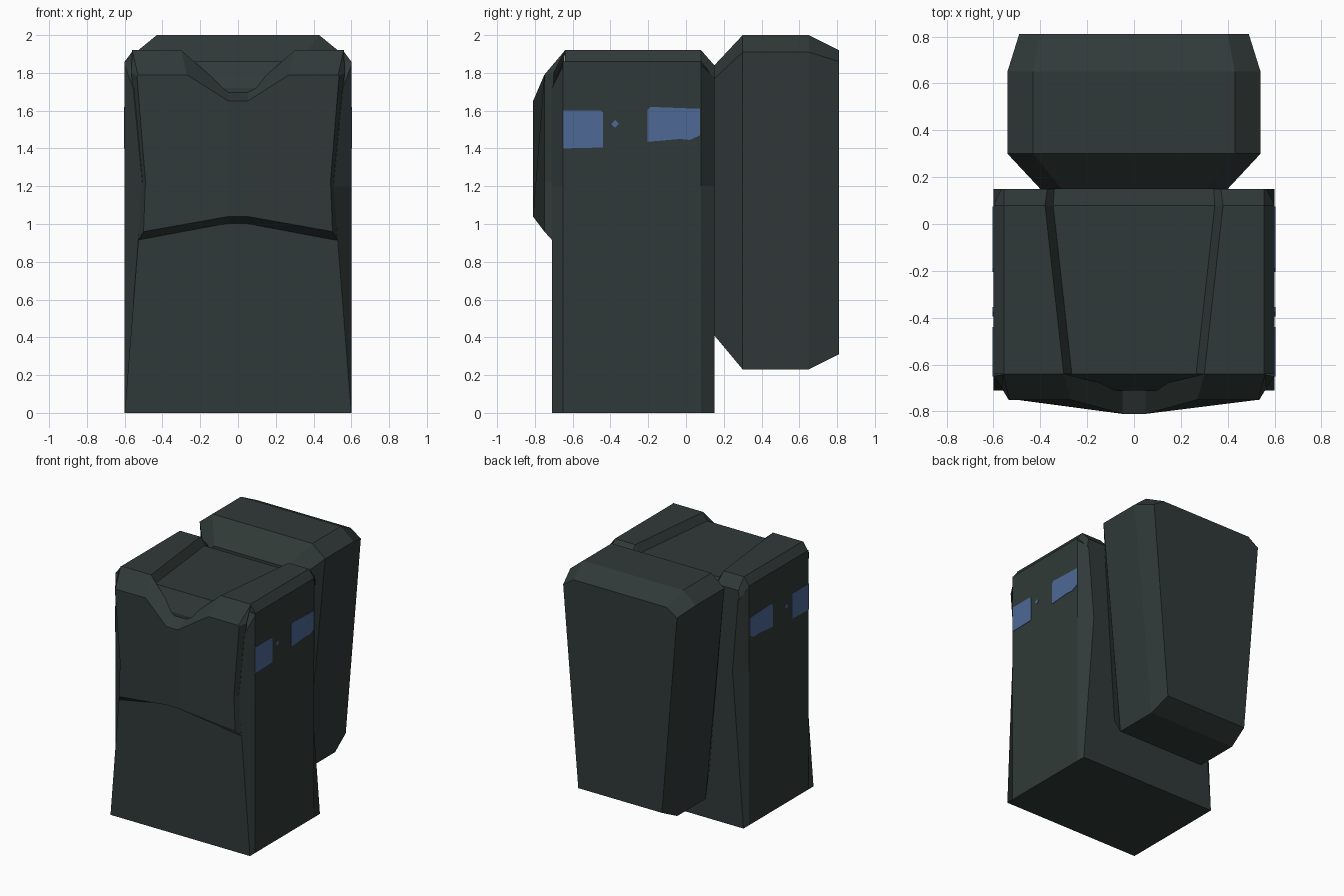
import bpy, bmesh

if "Cube" in bpy.data.objects:
    bpy.data.objects.remove(bpy.data.objects["Cube"])


def material(name, rgb):
    m = bpy.data.materials.new(name)
    m.diffuse_color = (*rgb, 1)
    m.use_nodes = True
    m.node_tree.nodes["Principled BSDF"].inputs["Base Color"].default_value = m.diffuse_color
    return m


DARK = material("dark green grey", (0.030, 0.042, 0.040))
BLUE = material("slate blue", (0.075, 0.138, 0.305))


def loft(name, rings, mat=DARK, mirrored=False):
    """Skin a list of rings. Mirrored rings list only their +x half."""
    bm = bmesh.new()
    loops, halves = [], []
    for ring in rings:
        right = [bm.verts.new(p) for p in ring]
        left = [bm.verts.new((-p[0], p[1], p[2])) for p in ring] if mirrored else []
        loops.append(right + left[::-1])
        halves.append((right, left))
    for a, b in zip(loops, loops[1:]):
        n = len(a)
        for i in range(n):
            j = (i + 1) % n
            bm.faces.new((a[i], a[j], b[j], b[i]))
    for right, left in (halves[0], halves[-1]):
        bm.faces.new(right)
        if mirrored:
            bm.faces.new(left)
            bm.faces.new((right[0], right[-1], left[-1], left[0]))
    bmesh.ops.recalc_face_normals(bm, faces=bm.faces)
    me = bpy.data.meshes.new(name)
    bm.to_mesh(me)
    bm.free()
    me.materials.append(mat)
    ob = bpy.data.objects.new(name, me)
    bpy.context.collection.objects.link(ob)
    return ob


# Torso: flat side panels with pinched corner edges at the waist
def torso_ring(cx, z_front, z_side, z_back, side=0.6, yf=-0.71, yb=0.15):
    return [(cx, yf, z_front), (side, -0.65, z_side), (side, 0.08, z_side), (cx, yb, z_back)]


loft("torso", [
    torso_ring(0.6, 0, 0, 0),
    torso_ring(0.505, 1.2, 1.2, 1.2),
    torso_ring(0.555, 1.72, 1.84, 1.78),
    torso_ring(0.54, 1.86, 1.86, 1.86, yf=-0.64, yb=0.08),
], mirrored=True)

# Raised shoulders either side of the shallow top recess
for s, label in ((1, "right"), (-1, "left")):
    def section(y, inner, z_low, z_high, outer):
        pts = [(inner, z_low), (inner + 0.035, z_high), (0.555, z_high), (outer, z_low)]
        return [(s * x, y, z) for x, z in pts]
    loft("shoulder_" + label, [
        section(-0.64, 0.265, 1.86, 1.92, 0.60),
        section(0.08, 0.345, 1.86, 1.92, 0.60),
        section(0.15, 0.335, 1.77, 1.84, 0.565),
    ])

# Chest plate: bevelled, with a V neck and arched lower edge
loft("chest_plate", [
    [(0.05, -0.70, 1.70), (0.30, -0.64, 1.92), (0.56, -0.64, 1.92), (0.565, -0.70, 1.80),
     (0.508, -0.705, 1.22), (0.53, -0.705, 0.91), (0.05, -0.705, 1.00)],
    [(0.05, -0.81, 1.65), (0.27, -0.75, 1.79), (0.53, -0.75, 1.79), (0.535, -0.75, 1.785),
     (0.49, -0.75, 1.23), (0.50, -0.75, 0.96), (0.05, -0.81, 1.04)],
], mirrored=True)


# Backpack: chamfered block narrowing towards the bottom
def pack_ring(y, top_x, top_z, side_x, side_z, low_x, low_z):
    return [(top_x, y, top_z), (side_x, y, side_z), (low_x, y, low_z)]


loft("backpack", [
    pack_ring(0.15, 0.31, 1.84, 0.40, 1.77, 0.31, 0.41),
    pack_ring(0.30, 0.43, 2.00, 0.54, 1.91, 0.38, 0.23),
    pack_ring(0.65, 0.43, 2.00, 0.54, 1.91, 0.38, 0.23),
    pack_ring(0.81, 0.40, 1.92, 0.49, 1.86, 0.36, 0.31),
], mirrored=True)

# Blue patches on both side panels, as thin plates
PATCHES = {
    "front_patch": [(-0.65, 1.40), (-0.44, 1.405), (-0.44, 1.59), (-0.45, 1.60), (-0.65, 1.60)],
    "rear_patch": [(-0.205, 1.435), (-0.03, 1.45), (0.02, 1.445), (0.075, 1.47),
                   (0.075, 1.61), (-0.19, 1.62), (-0.205, 1.60)],
    "patch_dot": [(-0.395, 1.53), (-0.375, 1.51), (-0.355, 1.53), (-0.375, 1.55)],
}
for s, label in ((1, "right"), (-1, "left")):
    for name, outline in PATCHES.items():
        loft(name + "_" + label,
             [[(s * x, y, z) for y, z in outline] for x in (0.598, 0.603)], BLUE)
